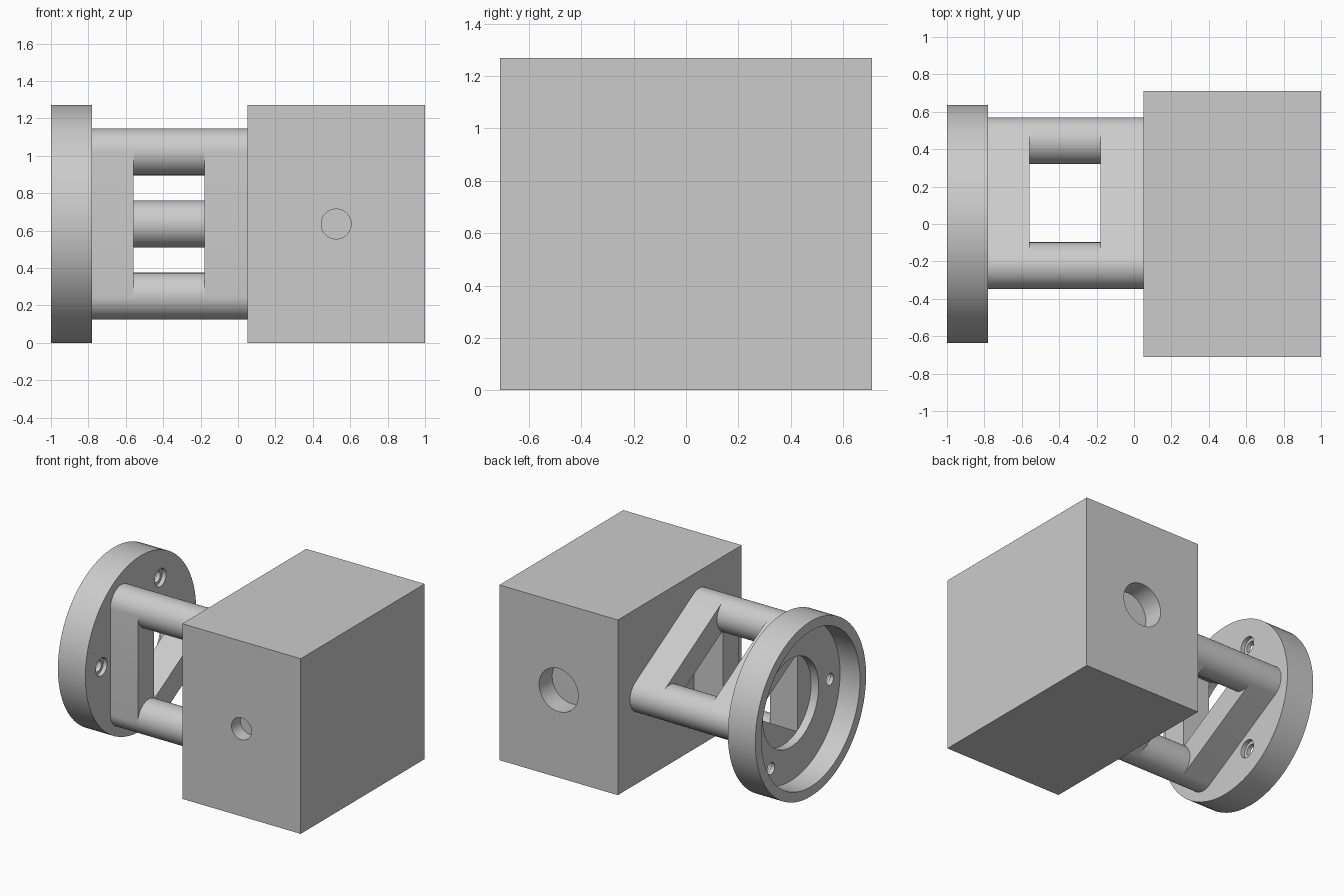
import bpy, bmesh
from math import sin, cos, pi, radians
from mathutils import Vector

if "Cube" in bpy.data.objects:
    bpy.data.objects.remove(bpy.data.objects["Cube"], do_unlink=True)

grey = bpy.data.materials.new("plain_grey")
grey.use_nodes = True
grey.diffuse_color = (0.6, 0.6, 0.6, 1)
grey.node_tree.nodes["Principled BSDF"].inputs["Base Color"].default_value = (0.6, 0.6, 0.6, 1)

MID = 0.635          # height of the main axis
CORNER = 0.445       # distance of the posts from the axis
POST = 0.125         # post radius
THIRDS = [0, 2 * pi / 3, 4 * pi / 3]


def prism(name, outline, start, end, axis="X"):
    """Extrude a closed 2D outline along X (outline = y, z) or Y (outline = x, z)."""
    bm = bmesh.new()
    put = (lambda a, b: (start, a, b)) if axis == "X" else (lambda a, b: (a, start, b))
    face = bm.faces.new([bm.verts.new(put(a, b)) for a, b in outline])
    step = Vector((end - start, 0, 0)) if axis == "X" else Vector((0, end - start, 0))
    new = bmesh.ops.extrude_face_region(bm, geom=[face])["geom"]
    bmesh.ops.translate(bm, vec=step, verts=[v for v in new if isinstance(v, bmesh.types.BMVert)])
    bmesh.ops.recalc_face_normals(bm, faces=bm.faces)
    mesh = bpy.data.meshes.new(name)
    bm.to_mesh(mesh)
    bm.free()
    mesh.materials.append(grey)
    obj = bpy.data.objects.new(name, mesh)
    bpy.context.collection.objects.link(obj)
    return obj


def circle(a, b, r, n=32, turn=0.0):
    return [(a + r * cos(turn + 2 * pi * i / n), b + r * sin(turn + 2 * pi * i / n)) for i in range(n)]


def activate(obj):
    bpy.ops.object.select_all(action="DESELECT")
    obj.select_set(True)
    bpy.context.view_layer.objects.active = obj


def cut(obj, *cutters):
    for cutter in cutters:
        activate(obj)
        mod = obj.modifiers.new("cut", "BOOLEAN")
        mod.operation, mod.solver, mod.object = "DIFFERENCE", "EXACT", cutter
        bpy.ops.object.modifier_apply(modifier=mod.name)
        bpy.data.objects.remove(cutter, do_unlink=True)


def smooth(obj):
    activate(obj)
    bpy.ops.object.shade_smooth_by_angle(angle=radians(30))


# Block with a small blind hole in front and a larger one behind
block = prism("block", [(-0.71, 0), (0.71, 0), (0.71, 1.27), (-0.71, 1.27)], 0.05, 1.0)
cut(block,
    prism("front_cutter", circle(0.525, MID, 0.08), -0.8, -0.61, "Y"),
    prism("back_cutter", circle(0.525, MID, 0.157), 0.56, 0.8, "Y"))
smooth(block)

# Round flange: deep recess, central opening, three counterbored bolt holes
flange = prism("flange", circle(0, MID, 0.635, 64), -1.0, -0.78)
cut(flange,
    prism("recess_cutter", circle(0, MID, 0.565, 64), -1.1, -0.84),
    prism("opening_cutter", circle(0, MID, 0.32, 48), -0.9, -0.7))
for t in THIRDS:
    y, z = 0.45 * cos(t + pi), MID + 0.45 * sin(t + pi)
    cut(flange,
        prism("bolt_cutter", circle(y, z, 0.042, 20), -0.9, -0.7),
        prism("counterbore_cutter", circle(y, z, 0.065, 20), -0.81, -0.7))
smooth(flange)

# Rounded triangular end plates with a triangular bore
rounded = []
for t in THIRDS:
    for i in range(17):
        a = t - pi / 3 + i * (2 * pi / 3) / 16
        rounded.append((CORNER * cos(t) + POST * cos(a), MID + CORNER * sin(t) + POST * sin(a)))
for name, start, end in (("flange_plate", -0.78, -0.56), ("block_plate", -0.18, 0.05)):
    plate = prism(name, rounded, start, end)
    cut(plate, prism("bore_cutter", circle(0, MID, 0.33, 3), start - 0.1, end + 0.1))
    smooth(plate)

# Three round posts joining the plates
for name, t in zip(("back_post", "upper_front_post", "lower_front_post"), THIRDS):
    smooth(prism(name, circle(CORNER * cos(t), MID + CORNER * sin(t), POST, 48), -0.56, -0.18))
